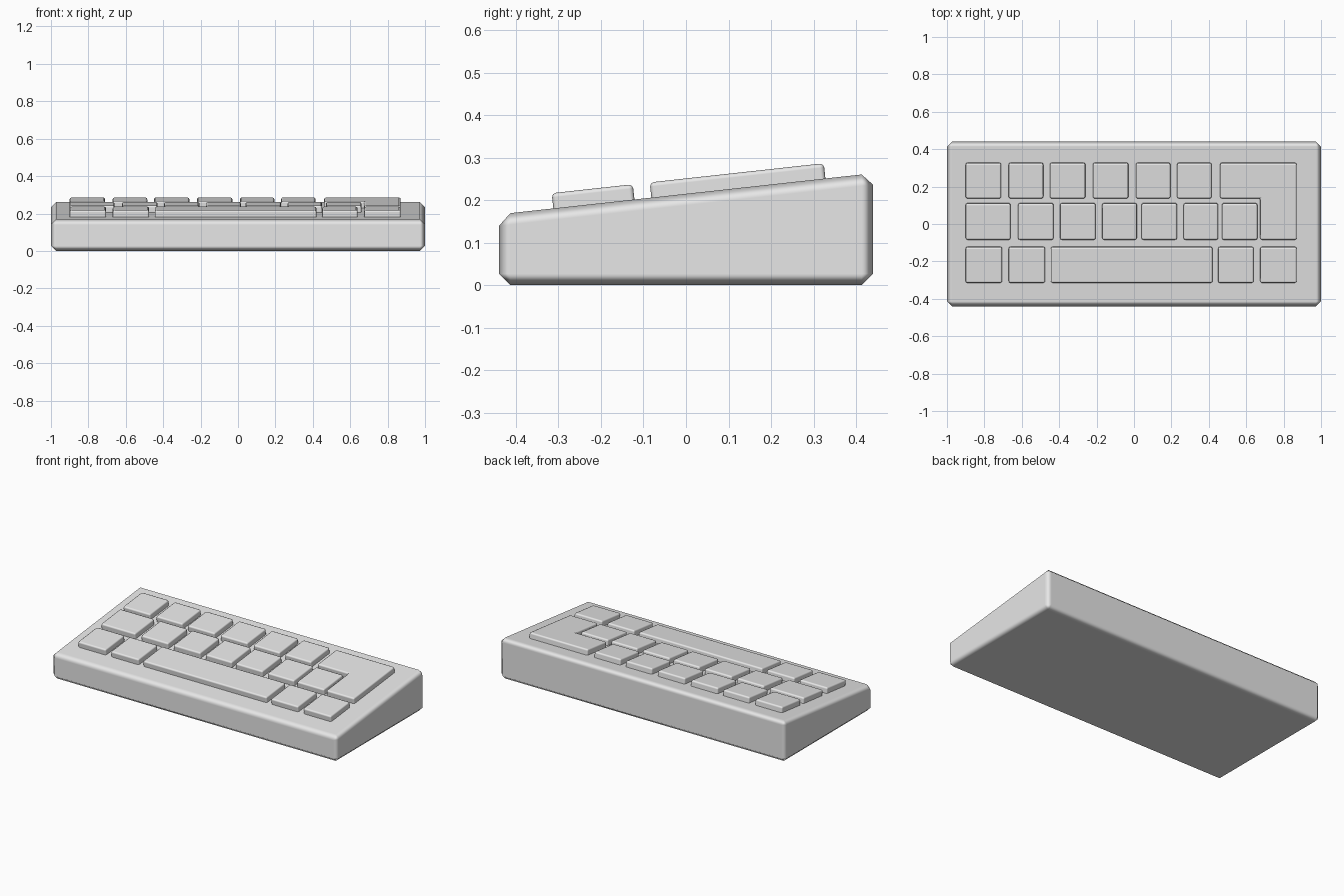
import bpy, bmesh, math

cube = bpy.data.objects.get("Cube")
if cube:
    bpy.data.objects.remove(cube, do_unlink=True)

grey = bpy.data.materials.new("light_grey")
grey.use_nodes = True
colour = (0.8, 0.8, 0.8, 1)
grey.diffuse_color = colour
grey.node_tree.nodes["Principled BSDF"].inputs["Base Color"].default_value = colour

SLOPE = math.atan(0.11)   # tilt of the top panel
DECK = 0.215              # panel height at the centre


def prism(name, outline, lift, bevel, segments):
    """Extrude a flat outline along a vector, then soften its edges."""
    bm = bmesh.new()
    face = bm.faces.new([bm.verts.new(p) for p in outline])
    top = bmesh.ops.extrude_face_region(bm, geom=[face])["geom"]
    bmesh.ops.translate(bm, vec=lift, verts=[g for g in top if isinstance(g, bmesh.types.BMVert)])
    bmesh.ops.recalc_face_normals(bm, faces=bm.faces)
    mesh = bpy.data.meshes.new(name)
    bm.to_mesh(mesh)
    bm.free()
    mesh.materials.append(grey)
    mesh.shade_smooth()
    obj = bpy.data.objects.new(name, mesh)
    bpy.context.collection.objects.link(obj)
    mod = obj.modifiers.new("soft_edges", "BEVEL")
    mod.width = bevel
    mod.segments = segments
    mod.limit_method = "ANGLE"
    mod.harden_normals = True
    return obj


def key(name, outline):
    """A keycap lying square to the tilted panel, its foot sunk into it."""
    obj = prism(name, [(x, y, -0.02) for x, y in outline], (0, 0, 0.056), 0.01, 2)
    obj.location.z = DECK
    obj.rotation_euler.x = SLOPE


# Wedge-shaped case
rise = 0.44 * math.tan(SLOPE)
side = [(-0.44, 0), (0.44, 0), (0.44, DECK + rise), (-0.44, DECK - rise)]
prism("case", [(-1, y, z) for y, z in side], (2, 0, 0), 0.027, 1)

# Rows of keys: front and back edge, then the left and right edge of each key
rows = {
    "top_row": (0.14, 0.33, [(-0.90, -0.71), (-0.67, -0.485), (-0.45, -0.26),
                             (-0.22, -0.03), (0.01, 0.195), (0.23, 0.415)]),
    "middle_row": (-0.082, 0.113, [(-0.90, -0.66), (-0.62, -0.43), (-0.395, -0.205),
                                   (-0.17, 0.015), (0.04, 0.23), (0.265, 0.45), (0.47, 0.66)]),
    "bottom_row": (-0.314, -0.122, [(-0.90, -0.705), (-0.67, -0.475), (-0.445, 0.42),
                                    (0.45, 0.64), (0.675, 0.87)]),
}
for row, (front, back, spans) in rows.items():
    for i, (left, right) in enumerate(spans):
        name = "space_bar" if right - left > 0.5 else f"{row}_key_{i + 1}"
        key(name, [(left, front), (right, front), (right, back), (left, back)])

# L-shaped enter key
key("enter_key", [(0.675, -0.082), (0.87, -0.082), (0.87, 0.33),
                  (0.46, 0.33), (0.46, 0.14), (0.675, 0.14)])
